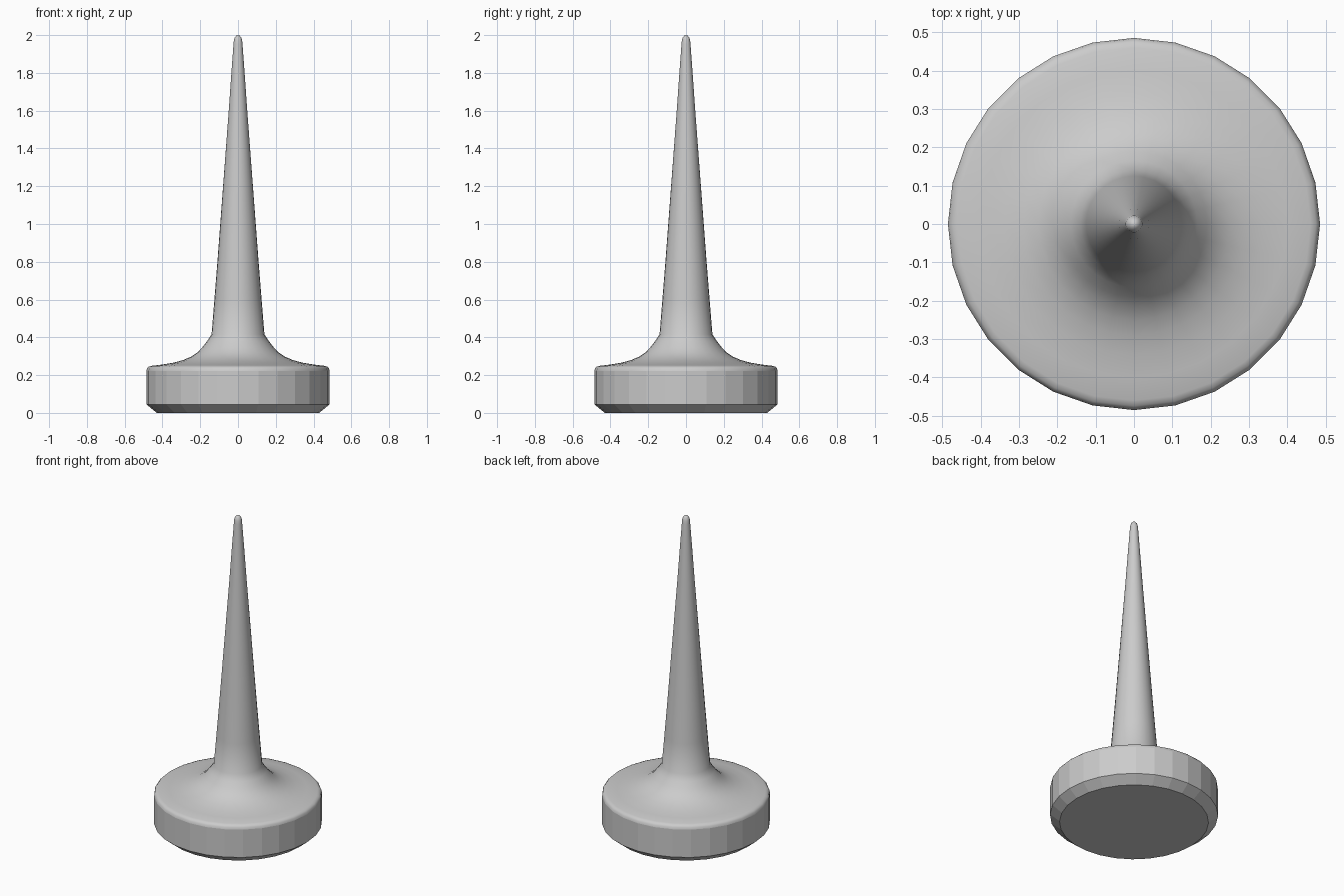
import bpy, bmesh, math

if "Cube" in bpy.data.objects:
    bpy.data.objects.remove(bpy.data.objects["Cube"])

SIDES = 28


def lathe(name, profile, flat_below=-1.0):
    """Revolve (radius, height) points round z; faces centred below flat_below stay flat."""
    bm = bmesh.new()
    rings = []
    for r, z in profile:
        if r == 0:
            rings.append([bm.verts.new((0, 0, z))] * SIDES)
        else:
            rings.append([bm.verts.new((r * math.cos(2 * math.pi * i / SIDES),
                                        r * math.sin(2 * math.pi * i / SIDES), z))
                          for i in range(SIDES)])
    for a, b in zip(rings, rings[1:]):
        for i in range(SIDES):
            j = (i + 1) % SIDES
            quad = list(dict.fromkeys((a[i], a[j], b[j], b[i])))
            bm.faces.new(quad)
    # close the open bottom with one flat polygon
    if profile[0][0] > 0:
        bm.faces.new(rings[0][::-1])
    bmesh.ops.recalc_face_normals(bm, faces=bm.faces)
    me = bpy.data.meshes.new(name)
    bm.to_mesh(me)
    bm.free()
    ob = bpy.data.objects.new(name, me)
    bpy.context.collection.objects.link(ob)
    bpy.ops.object.select_all(action='DESELECT')
    ob.select_set(True)
    bpy.context.view_layer.objects.active = ob
    bpy.ops.object.shade_smooth_by_angle(angle=math.radians(35))
    for p in me.polygons:
        if p.center.z < flat_below:
            p.use_smooth = False
    return ob


# chamfered disc, rounded rim, flare up to the spike, tapered spike and round tip
lathe("spiked_base", [
    (0.43, 0.0), (0.485, 0.045),
    (0.485, 0.222), (0.482, 0.235), (0.474, 0.244), (0.46, 0.249),
    (0.40, 0.256), (0.34, 0.266), (0.29, 0.28), (0.25, 0.297),
    (0.215, 0.32), (0.19, 0.346), (0.165, 0.378), (0.14, 0.415),
    (0.125, 0.60), (0.109, 0.80), (0.094, 1.00), (0.079, 1.20),
    (0.064, 1.40), (0.049, 1.60), (0.035, 1.80), (0.024, 1.95),
    (0.022, 1.972), (0.017, 1.988), (0.009, 1.997), (0, 2.0),
], flat_below=0.2)
